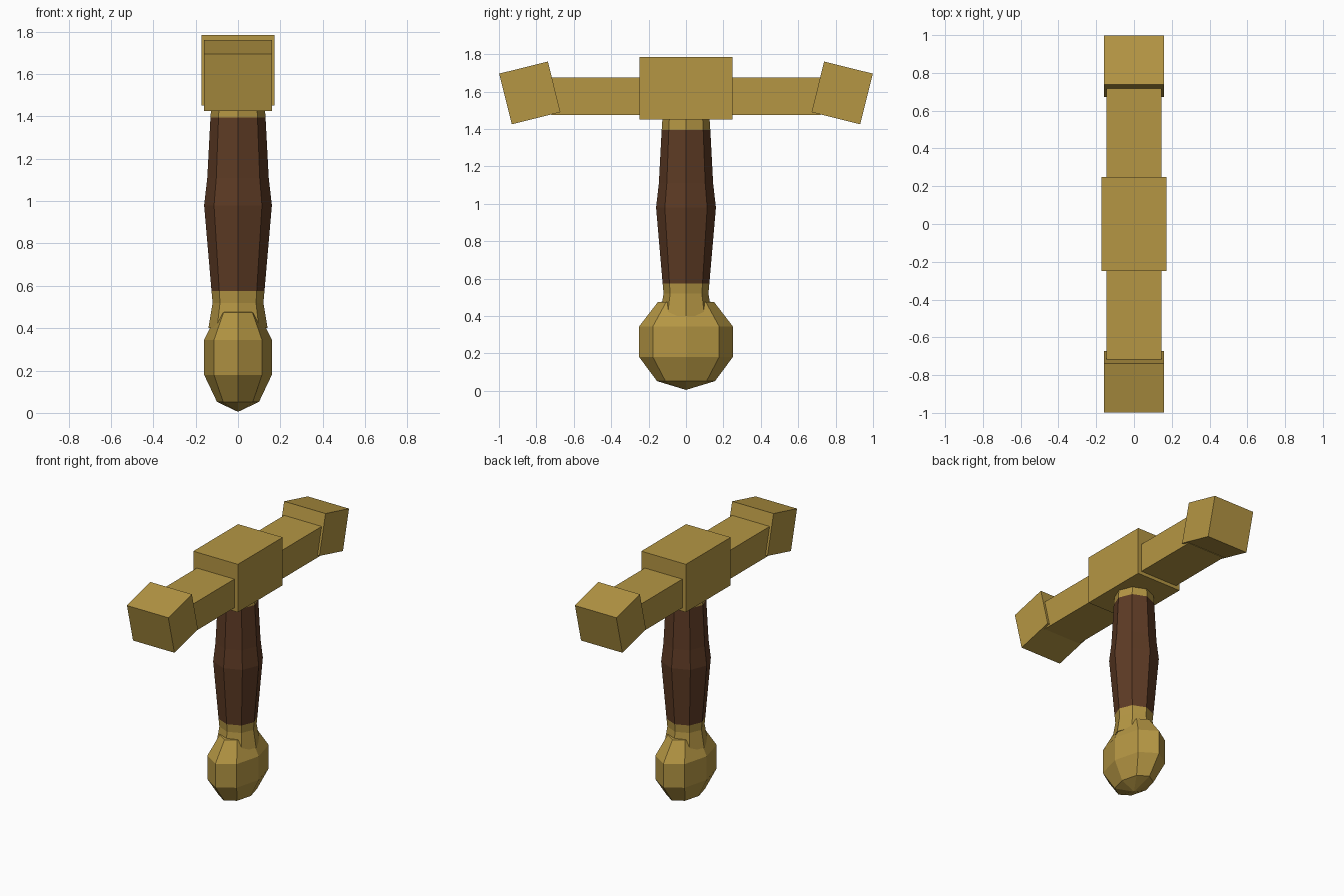
import bpy, bmesh, math
from mathutils import Matrix

cube = bpy.data.objects.get("Cube")
if cube:
    bpy.data.objects.remove(cube, do_unlink=True)


def material(name, rgb):
    m = bpy.data.materials.new(name)
    m.use_nodes = True
    m.diffuse_color = (*rgb, 1)
    m.node_tree.nodes["Principled BSDF"].inputs["Base Color"].default_value = (*rgb, 1)
    return m


gold = material("antique gold", (0.46, 0.305, 0.057))
leather = material("brown leather", (0.11, 0.043, 0.018))


def finish(name, bm, *mats):
    bmesh.ops.recalc_face_normals(bm, faces=bm.faces)
    mesh = bpy.data.meshes.new(name)
    bm.to_mesh(mesh)
    bm.free()
    for m in mats:
        mesh.materials.append(m)
    obj = bpy.data.objects.new(name, mesh)
    bpy.context.collection.objects.link(obj)
    return obj


def box(name, size, centre, tilt=0):
    bm = bmesh.new()
    bmesh.ops.create_cube(bm, size=1, matrix=Matrix.Translation(centre)
                          @ Matrix.Rotation(tilt, 4, 'X') @ Matrix.Diagonal((*size, 1)))
    return finish(name, bm, gold)


def lathe(profile, x_scale=1, sides=8):
    """Faceted solid from (radius, height) pairs, closed at both ends."""
    bm = bmesh.new()
    rings = []
    for r, z in profile:
        angles = [math.tau * i / sides for i in range(sides)]
        rings.append([bm.verts.new((r * x_scale * math.cos(a), r * math.sin(a), z))
                      for a in angles])
    for low, high in zip(rings, rings[1:]):
        for i in range(sides):
            j = (i + 1) % sides
            bm.faces.new((low[i], low[j], high[j], high[i]))
    bm.faces.new(rings[0][::-1])
    bm.faces.new(rings[-1])
    bmesh.ops.remove_doubles(bm, verts=bm.verts, dist=0.0005)
    return bm


# Grip: leather wrap between two gold collars
grip = lathe([(0.14, 0.40), (0.12, 0.52), (0.125, 0.575), (0.16, 0.98),
              (0.145, 1.11), (0.13, 1.395), (0.125, 1.47)])
for f in grip.faces:
    f.material_index = int(0.575 < f.calc_center_median().z < 1.395)
finish("grip", grip, gold, leather)

# Pommel: flattened faceted knob
pommel = lathe([(0, 0.005), (0.155, 0.052), (0.25, 0.18), (0.25, 0.345),
                (0.15, 0.475), (0, 0.485)], x_scale=0.64)
finish("pommel", pommel, gold)

# Crossguard: centre block, two arms and tilted end blocks
box("guard_block", (0.345, 0.495, 0.335), (0, 0, 1.618))
for side, label in ((-1, "front"), (1, "back")):
    box(label + "_guard_arm", (0.29, 0.56, 0.20), (0, side * 0.44, 1.575))
    box(label + "_guard_end", (0.32, 0.268, 0.279), (0, side * 0.835, 1.593),
        side * math.radians(-14))
